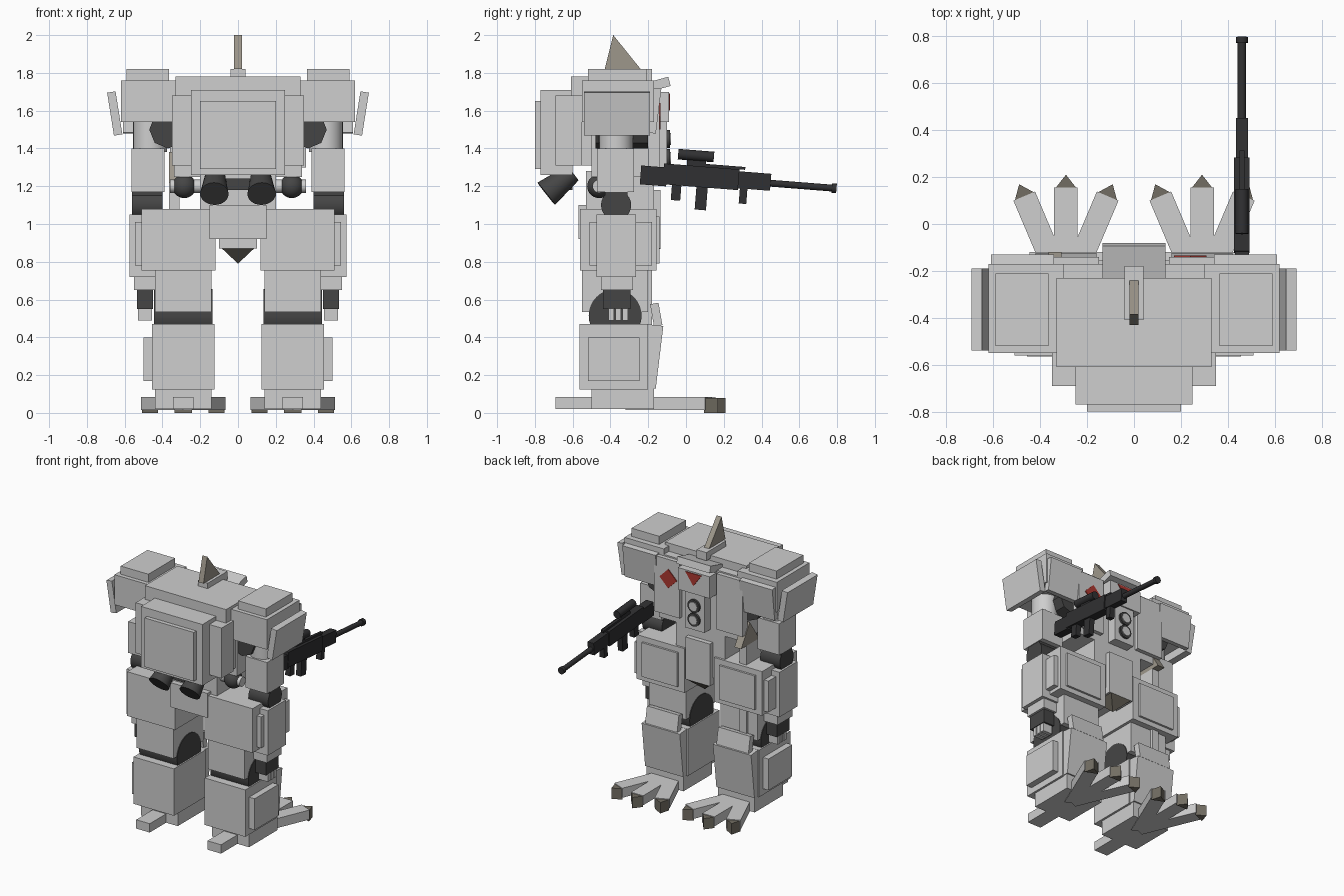
import bpy, bmesh
from math import radians
from mathutils import Matrix, Vector

if "Cube" in bpy.data.objects:
    bpy.data.objects.remove(bpy.data.objects["Cube"])


def material(name, *rgb):
    mat = bpy.data.materials.new(name)
    mat.use_nodes = True
    mat.diffuse_color = (*rgb, 1)
    mat.node_tree.nodes["Principled BSDF"].inputs["Base Color"].default_value = (*rgb, 1)
    return mat


armor = material("light grey armor", .62, .62, .62)
joint = material("dark grey joint", .06, .06, .06)
gunmetal = material("gun black", .03, .03, .032)
horn = material("beige horn", .34, .31, .26)
claw = material("dark beige claw", .17, .155, .125)
red = material("red marking", .42, .04, .03)


def emit(name, bm, mat, pair=False, turn=None, smooth=False):
    """Make the object; a pair also gets its mirror image across x."""
    if turn:
        bm.transform(turn)
    bmesh.ops.recalc_face_normals(bm, faces=bm.faces)
    for side in (("left_", "right_") if pair else ("",)):
        if side == "right_":
            bm.transform(Matrix.Scale(-1, 4, Vector((1, 0, 0))))
            bmesh.ops.reverse_faces(bm, faces=bm.faces)
        mesh = bpy.data.meshes.new(side + name)
        bm.to_mesh(mesh)
        mesh.materials.append(mat)
        obj = bpy.data.objects.new(side + name, mesh)
        bpy.context.collection.objects.link(obj)
        if smooth:
            bpy.ops.object.select_all(action="DESELECT")
            obj.select_set(True)
            bpy.context.view_layer.objects.active = obj
            bpy.ops.object.shade_smooth_by_angle(angle=radians(40))
    bm.free()


def about(point, axis, degrees):
    """Rotation about a point."""
    move = Matrix.Translation(point)
    return move @ Matrix.Rotation(radians(degrees), 4, axis) @ move.inverted()


def box(name, mat, x, y, z, lean=None, turn=None, pair=False):
    """Box between limits; lean = (axis, degrees) about its own centre."""
    bm = bmesh.new()
    bmesh.ops.create_cube(bm, size=1)
    mid = Vector([sum(r) / 2 for r in (x, y, z)])
    bm.transform(Matrix.Translation(mid) @ Matrix.Diagonal([r[1] - r[0] for r in (x, y, z)] + [1]))
    emit(name, bm, mat, pair, about(mid, *lean) if lean else turn)


def rod(name, mat, start, end, r, tip=None, sides=24, turn=None, pair=False):
    """Cylinder or cone from start to end."""
    bm = bmesh.new()
    a, b = Vector(start), Vector(end)
    bmesh.ops.create_cone(bm, cap_ends=True, segments=sides, radius1=r,
                          radius2=r if tip is None else tip, depth=(b - a).length)
    bm.transform(Matrix.Translation((a + b) / 2) @ (b - a).to_track_quat("Z", "Y").to_matrix().to_4x4())
    emit(name, bm, mat, pair, turn, smooth=sides > 8)


def prism(name, mat, outline, push, turn=None, pair=False):
    """Flat outline pushed along a vector."""
    bm = bmesh.new()
    face = bm.faces.new([bm.verts.new(p) for p in outline])
    new = bmesh.ops.extrude_face_region(bm, geom=[face])["geom"]
    bmesh.ops.translate(bm, vec=push, verts=[v for v in new if isinstance(v, bmesh.types.BMVert)])
    emit(name, bm, mat, pair, turn)


# Torso and backpack
box("upper_torso", armor, x=(-.33, .33), y=(-.61, -.23), z=(1.31, 1.78))
box("chest", armor, x=(-.34, .34), y=(-.5, -.17), z=(1.25, 1.72))
box("chest_plate", armor, x=(.15, .36), y=(-.2, -.14), z=(1.3, 1.71), pair=True)
box("pack_mount", armor, x=(-.35, .35), y=(-.69, -.55), z=(1.31, 1.68))
box("backpack", armor, x=(-.25, .25), y=(-.77, -.6), z=(1.26, 1.71))
box("backpack_panel", armor, x=(-.2, .2), y=(-.8, -.7), z=(1.29, 1.65))
rod("thruster", joint, (.12, -.6, 1.27), (.125, -.74, 1.16), r=.05, tip=.075, pair=True)
box("thruster_bar", joint, x=(-.1, .1), y=(-.66, -.6), z=(1.18, 1.24))

# Red chest diamond on one side
prism("chest_diamond", red, [(.24, -.14, 1.5), (.31, -.14, 1.57), (.24, -.14, 1.64), (.17, -.14, 1.57)],
      push=(0, .006, 0))

# Head, brow, crest and lamps
box("head", armor, x=(-.13, .13), y=(-.25, -.09), z=(1.54, 1.7))
box("brow", armor, x=(-.135, .135), y=(-.24, -.085), z=(1.71, 1.76), lean=("X", 15))
prism("visor_mark", red, [(-.065, -.09, 1.69), (.065, -.09, 1.69), (0, -.09, 1.6)], push=(0, .006, 0))
box("crest_base", armor, x=(-.04, .04), y=(-.41, -.18), z=(1.76, 1.82))
prism("crest", horn, [(-.02, -.43, 1.82), (-.02, -.24, 1.82), (-.02, -.385, 2)], push=(.04, 0, 0))
box("lamp_plate", armor, x=(-.08, .08), y=(-.2, -.1), z=(1.27, 1.54))
for place, height in (("upper", 1.45), ("lower", 1.35)):
    rod(place + "_lamp_ring", joint, (0, -.12, height), (0, -.085, height), r=.048)
    rod(place + "_lamp_lens", armor, (0, -.12, height), (0, -.08, height), r=.032)

# Shoulders
box("shoulder", armor, x=(.3, .62), y=(-.55, -.17), z=(1.54, 1.76), pair=True)
box("shoulder_cap", armor, x=(.365, .59), y=(-.52, -.21), z=(1.74, 1.82), pair=True)
box("shoulder_side_plate", armor, x=(.63, .675), y=(-.54, -.19), z=(1.47, 1.7), lean=("Y", 9), pair=True)
box("shoulder_front_plate", armor, x=(.34, .61), y=(-.185, -.145), z=(1.48, 1.72), lean=("X", -7), pair=True)

# Arms
rod("shoulder_joint", joint, (.37, -.48, 1.5), (.37, -.2, 1.5), r=.1, sides=8, pair=True)
rod("arm_post", armor, (.465, -.37, 1.38), (.465, -.37, 1.56), r=.09, pair=True)
box("upper_arm", armor, x=(.39, .565), y=(-.47, -.275), z=(1.17, 1.4), pair=True)
rod("elbow", joint, (.4, -.37, 1.1), (.56, -.37, 1.1), r=.08, pair=True)
box("elbow_block", joint, x=(.4, .56), y=(-.43, -.31), z=(1.04, 1.17), pair=True)
box("forearm", armor, x=(.4, .575), y=(-.475, -.265), z=(.72, 1.05), pair=True)
box("cuff", armor, x=(.43, .55), y=(-.45, -.28), z=(.65, .73), pair=True)
box("wrist", joint, x=(.45, .535), y=(-.44, -.295), z=(.55, .66), pair=True)
for finger in range(3):
    y = -.41 + finger * .037
    box("finger_%d" % finger, armor, x=(.455, .53), y=(y, y + .028), z=(.49, .56), pair=True)

# Waist and pelvis
box("waist", armor, x=(-.2, .2), y=(-.53, -.17), z=(1, 1.28))
rod("hip_ball_axle", armor, (.2, -.46, 1.2), (.36, -.46, 1.2), r=.035, pair=True)
bm = bmesh.new()
bmesh.ops.create_uvsphere(bm, u_segments=24, v_segments=12, radius=.063)
emit("hip_ball", bm, joint, pair=True, turn=Matrix.Translation((.285, -.46, 1.2)), smooth=True)
box("pelvis", armor, x=(-.15, .15), y=(-.57, -.17), z=(.92, 1.1))
box("front_guard", armor, x=(-.1, .1), y=(-.3, -.135), z=(.87, 1.18))
rod("guard_spike", claw, (0, -.22, .87), (0, -.22, .79), r=.12, tip=0, sides=4,
    turn=about((0, -.22, .8), "Z", 45))

# Legs
box("thigh_armor", armor, x=(.12, .51), y=(-.56, -.155), z=(.755, 1.08), pair=True)
box("thigh_side_panel", armor, x=(.5, .545), y=(-.51, -.18), z=(.78, 1.01), pair=True)
box("thigh_front_panel", armor, x=(.17, .46), y=(-.2, -.14), z=(.79, 1.04), pair=True)
box("lower_thigh", armor, x=(.14, .44), y=(-.55, -.2), z=(.535, .76), pair=True)
rod("knee", joint, (.135, -.375, .515), (.445, -.375, .515), r=.14, sides=32, pair=True)
box("shin", armor, x=(.125, .455), y=(-.565, -.2), z=(.125, .47), pair=True)
box("shin_side_panel", armor, x=(.44, .5), y=(-.52, -.245), z=(.17, .4), pair=True)
shin_plate = [(.135, -.21, .13), (.135, -.16, .13), (.135, -.12, .46), (.135, -.21, .47)]
prism("shin_front_plate", armor, shin_plate, push=(.31, 0, 0), pair=True)
box("knee_plate", armor, x=(.16, .42), y=(-.18, -.135), z=(.46, .58), lean=("X", 10), pair=True)

# Feet: ankle, heel and three clawed toes
box("ankle", armor, x=(.14, .44), y=(-.5, -.17), z=(.02, .13), pair=True)
box("heel", armor, x=(.235, .345), y=(-.69, -.45), z=(.02, .085), pair=True)
for toe, angle in (("inner", 23), ("middle", 0), ("outer", -23)):
    swing = about((.29, -.3, 0), "Z", angle)
    box(toe + "_toe", armor, x=(.24, .34), y=(-.3, .155), z=(.015, .085), turn=swing, pair=True)
    prism(toe + "_claw", claw, [(.243, .15, 0), (.337, .15, 0), (.29, .21, 0)],
          push=(0, 0, .08), turn=swing, pair=True)

# Blade hung beside the right leg
box("blade_sheath", armor, x=(-.365, -.31), y=(-.35, -.18), z=(.4, 1.22))
prism("blade_tip", horn, [(-.365, -.33, 1.22), (-.365, -.12, 1.22), (-.365, -.22, 1.38)], push=(.055, 0, 0))

# Rifle, built level and then dipped at the muzzle
dip = about((.46, -.24, 1.27), "X", -4.5)
for part, x, y, z in (
    ("stock", (.43, .49), (-.24, -.1), (1.21, 1.31)),
    ("receiver", (.427, .493), (-.12, .28), (1.22, 1.33)),
    ("handguard", (.435, .485), (.26, .45), (1.23, 1.32)),
    ("rail", (.45, .47), (.02, .31), (1.33, 1.345)),
    ("scope_mount", (.45, .47), (.0, .1), (1.33, 1.37)),
):
    box("rifle_" + part, gunmetal, x, y, z, turn=dip)
for part, y, z in (("grip", (-.07, -.02), (1.14, 1.24)),
                   ("magazine", (.06, .12), (1.1, 1.24)),
                   ("foregrip", (.29, .33), (1.15, 1.25))):
    box("rifle_" + part, gunmetal, x=(.44, .48), y=y, z=z, turn=dip)
for part, start, end, height, r in (("scope", -.05, .14, 1.385, .028),
                                    ("barrel", .44, .8, 1.27, .018),
                                    ("muzzle", .775, .8, 1.27, .025)):
    rod("rifle_" + part, gunmetal, (.46, start, height), (.46, end, height), r=r, sides=16, turn=dip)
